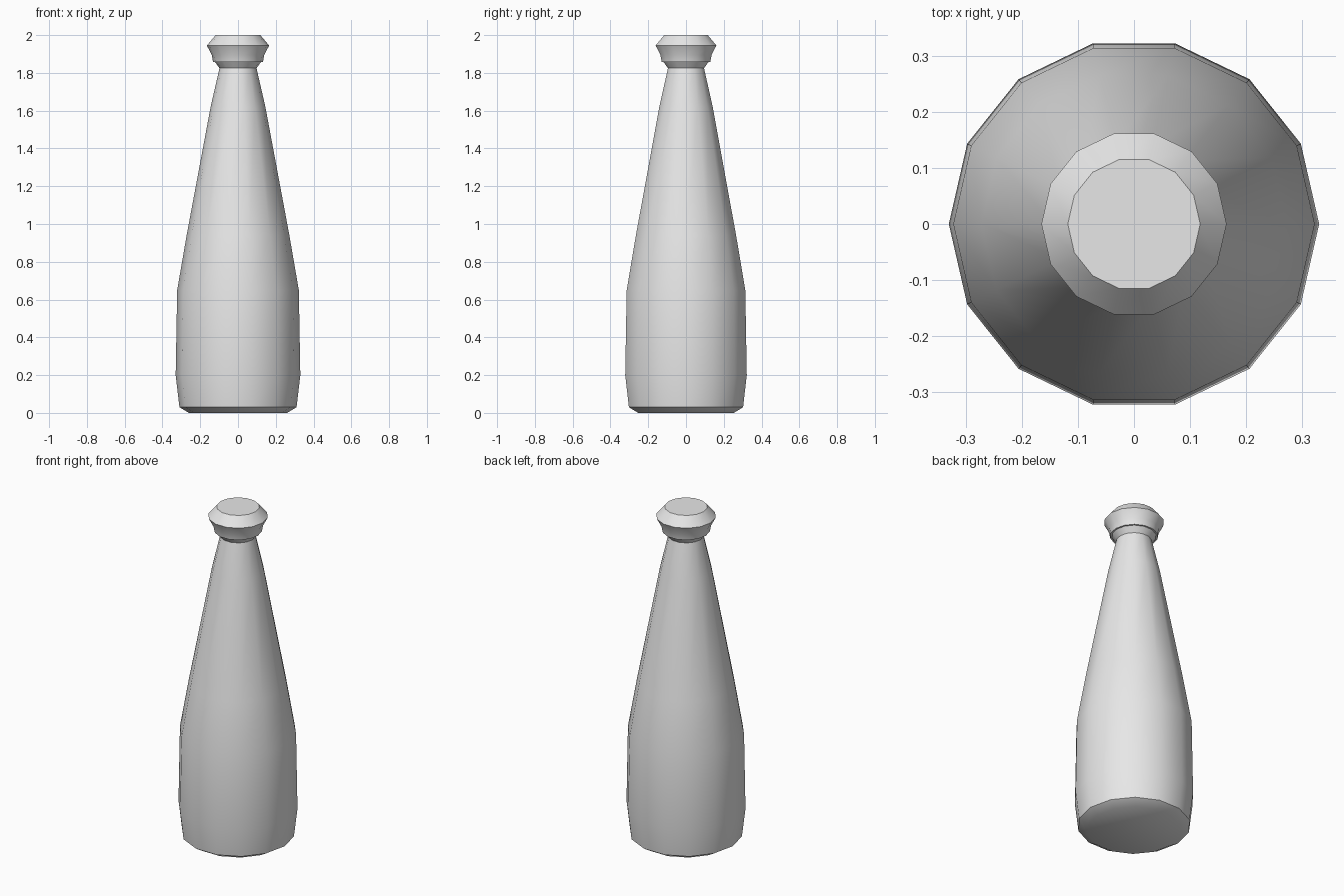
import bpy, bmesh, math

if "Cube" in bpy.data.objects:
    bpy.data.objects.remove(bpy.data.objects["Cube"], do_unlink=True)

SIDES = 14

grey = bpy.data.materials.new("light_grey")
grey.use_nodes = True
grey.diffuse_color = (0.8, 0.8, 0.8, 1)
grey.node_tree.nodes["Principled BSDF"].inputs["Base Color"].default_value = (0.8, 0.8, 0.8, 1)


def lathe(name, profile):
    """Turn a (radius, height) profile into a closed faceted solid."""
    bm = bmesh.new()
    rings = []
    for r, z in profile:
        rings.append([bm.verts.new((r * math.cos(a), r * math.sin(a), z))
                      for a in (math.tau * i / SIDES for i in range(SIDES))])
    for low, high in zip(rings, rings[1:]):
        for i in range(SIDES):
            j = (i + 1) % SIDES
            bm.faces.new((low[i], low[j], high[j], high[i]))
    bm.faces.new(rings[0][::-1])
    bm.faces.new(rings[-1])
    mesh = bpy.data.meshes.new(name)
    bm.to_mesh(mesh)
    bm.free()
    mesh.materials.append(grey)
    obj = bpy.data.objects.new(name, mesh)
    bpy.context.collection.objects.link(obj)
    bpy.ops.object.select_all(action="DESELECT")
    obj.select_set(True)
    bpy.context.view_layer.objects.active = obj
    bpy.ops.object.shade_smooth_by_angle(angle=math.radians(35))
    return obj


# Body: chamfered base, rounded belly, long tapering neck and flared lip
lathe("bottle_body", [(0.26, 0), (0.31, 0.03), (0.33, 0.2), (0.322, 0.65),
                      (0.272, 0.94), (0.145, 1.62), (0.098, 1.825), (0.125, 1.862)])

# Cap: narrow collar, flared rim and bevelled flat top
lathe("bottle_cap", [(0.132, 1.858), (0.139, 1.895), (0.165, 1.945), (0.118, 2.0)])
